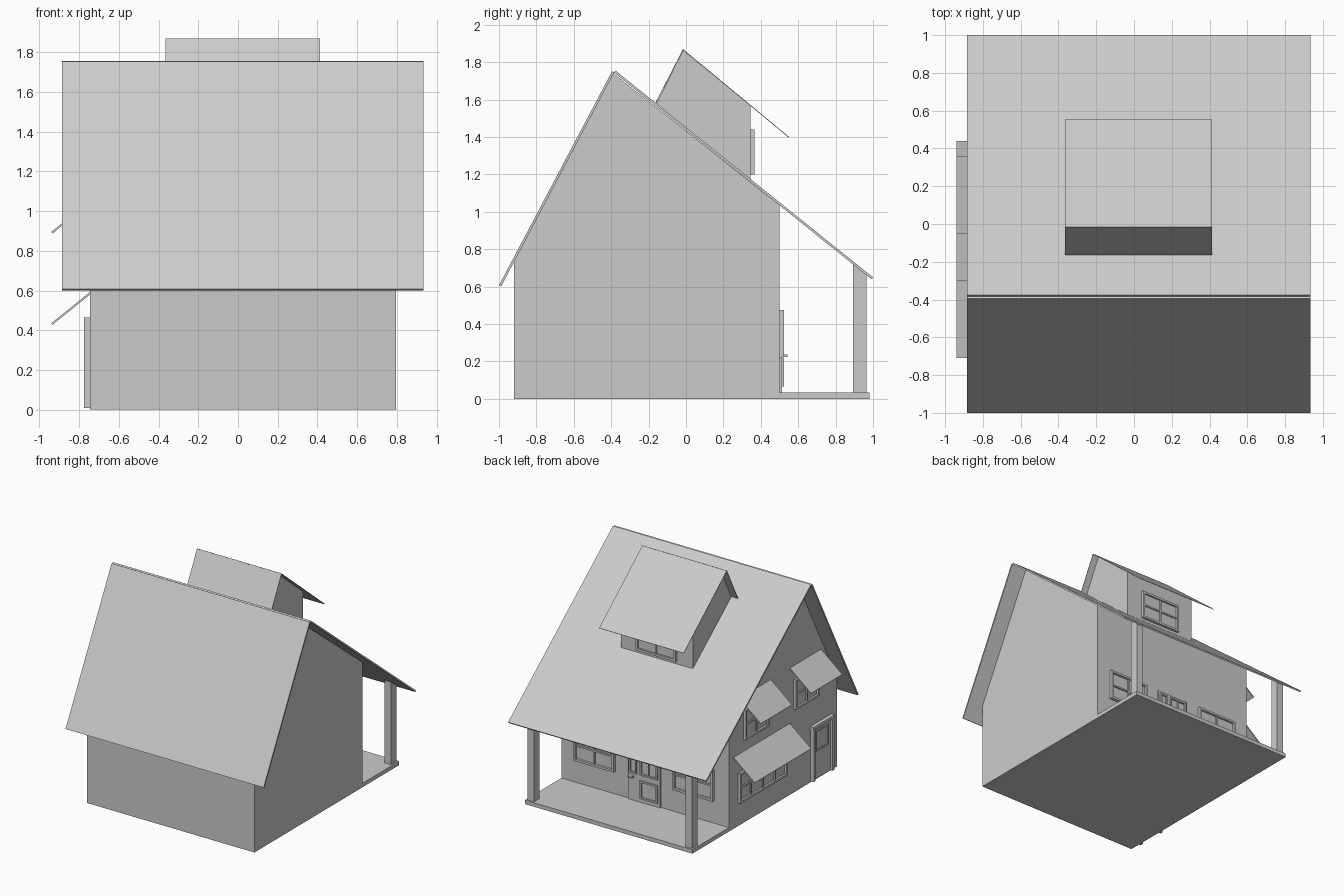
import bpy, bmesh
from mathutils import Vector

if "Cube" in bpy.data.objects:
    bpy.data.objects.remove(bpy.data.objects["Cube"])


def finish(name, bm):
    bmesh.ops.recalc_face_normals(bm, faces=bm.faces)
    me = bpy.data.meshes.new(name)
    bm.to_mesh(me)
    bm.free()
    ob = bpy.data.objects.new(name, me)
    bpy.context.collection.objects.link(ob)
    return ob


def add_box(bm, lo, hi):
    vs = bmesh.ops.create_cube(bm, size=1)["verts"]
    for v in vs:
        v.co = Vector([(lo[i] + hi[i]) / 2 + v.co[i] * abs(hi[i] - lo[i]) for i in range(3)])


def prism(name, pts, a, b, axis="x"):
    """Extrude a side profile: (y, z) along x, or (x, z) along y."""
    bm = bmesh.new()
    def co(p, t):
        return (t, p[0], p[1]) if axis == "x" else (p[0], t, p[1])
    f = bm.faces.new([bm.verts.new(co(p, a)) for p in pts])
    ext = bmesh.ops.extrude_face_region(bm, geom=[f])["geom"]
    d = Vector(co((0, 0), b - a))
    bmesh.ops.translate(bm, verts=[g for g in ext if isinstance(g, bmesh.types.BMVert)], vec=d)
    return finish(name, bm)


def slab(name, p, q, thick, a, b, axis="x"):
    """Thin sloped sheet whose top edge runs from p to q, thickness below."""
    p, q = Vector(p), Vector(q)
    d = (q - p).normalized()
    n = Vector((d.y, -d.x))
    if n.y > 0:
        n = -n
    return prism(name, [p, q, q + n * thick, p + n * thick], a, b, axis)


def wall_box(bm, wall, u0, u1, z0, z1, d0, d1):
    """Box on a wall; u runs along it, d sticks outward."""
    side, at = wall
    if side == "y":
        add_box(bm, (u0, at + d0, z0), (u1, at + d1, z1))
    else:
        add_box(bm, (at - d1, u0, z0), (at - d0, u1, z1))


def frame(bm, wall, u0, u1, z0, z1, d, t=0.018, cols=1, rows=1, d0=0.0):
    """Rectangular frame with glazing bars."""
    wall_box(bm, wall, u0, u0 + t, z0, z1, d0, d)
    wall_box(bm, wall, u1 - t, u1, z0, z1, d0, d)
    wall_box(bm, wall, u0 + t, u1 - t, z0, z0 + t, d0, d)
    wall_box(bm, wall, u0 + t, u1 - t, z1 - t, z1, d0, d)
    h = t * 0.35
    bar = d0 + (d - d0) * 0.75
    for i in range(1, cols):
        c = u0 + (u1 - u0) * i / cols
        wall_box(bm, wall, c - h, c + h, z0 + t, z1 - t, d0, bar)
    for i in range(1, rows):
        c = z0 + (z1 - z0) * i / rows
        wall_box(bm, wall, u0 + t, u1 - t, c - h, c + h, d0, bar)


def window(name, wall, u0, u1, z0, z1, d=0.022, cols=2, rows=2):
    bm = bmesh.new()
    frame(bm, wall, u0, u1, z0, z1, d, cols=cols, rows=rows)
    wall_box(bm, wall, u0 + 0.01, u1 - 0.01, z0 + 0.01, z1 - 0.01, -0.005, 0.006)
    finish(name, bm)


X0, X1 = -0.745, 0.795
REAR, LEFT, DORMER = ("y", 0.50), ("x", X0), ("y", 0.345)

# House body and main roof
prism("house_body", [(-0.92, 0), (-0.92, 0.735), (-0.388, 1.74), (0.5, 1.035), (0.5, 0)], X0, X1)
slab("front_roof", (-1, 0.607), (-0.395, 1.752), 0.013, -0.885, 0.935)
slab("porch_roof", (-0.377, 1.755), (1, 0.65), 0.013, -0.885, 0.935)

# Porch floor and posts cut to the roof slope
bm = bmesh.new()
add_box(bm, (X0, 0.5, 0), (X1, 0.98, 0.033))
finish("porch_floor", bm)
for name, x in (("left_post", -0.73), ("right_post", 0.72)):
    prism(name, [(0.892, 0.033), (0.892, 0.722), (0.965, 0.663), (0.965, 0.033)], x, x + 0.06)

# Dormer
prism("dormer_body", [(-0.16, 1.575), (-0.015, 1.863), (0.345, 1.567), (0.345, 1.175)], -0.305, 0.355)
slab("dormer_front_roof", (-0.165, 1.58), (-0.016, 1.87), 0.004, -0.365, 0.412)
slab("dormer_rear_roof", (-0.016, 1.87), (0.552, 1.40), 0.004, -0.365, 0.412)
window("dormer_window", DORMER, -0.16, 0.21, 1.20, 1.44, 0.02)

# Porch wall windows
window("porch_window_left", REAR, -0.61, -0.24, 0.22, 0.475, 0.025)
window("porch_window_right", REAR, 0.30, 0.67, 0.22, 0.475, 0.025)

# Porch door with sidelight, raised panels and handle
bm = bmesh.new()
wall_box(bm, REAR, -0.12, 0.175, 0.033, 0.475, 0, 0.012)
frame(bm, REAR, 0.09, 0.16, 0.26, 0.455, 0.025, 0.013, d0=0.012)
frame(bm, REAR, -0.10, 0.06, 0.26, 0.455, 0.025, 0.013, cols=2, d0=0.012)
frame(bm, REAR, -0.10, 0.06, 0.065, 0.215, 0.025, 0.013, d0=0.012)
finish("porch_door", bm)
bm = bmesh.new()
wall_box(bm, REAR, 0.12, 0.16, 0.225, 0.237, 0.01, 0.042)
finish("porch_door_handle", bm)

# Side wall windows and awnings
window("side_lower_window", LEFT, -0.24, 0.38, 0.19, 0.44, cols=4)
window("side_upper_window_1", LEFT, 0.0, 0.31, 0.69, 0.94)
window("side_upper_window_2", LEFT, -0.66, -0.35, 0.69, 0.94)
for name, y0, y1, z in (("lower_awning", -0.30, 0.44, 0.435),
                        ("upper_awning_1", -0.05, 0.36, 0.895),
                        ("upper_awning_2", -0.71, -0.30, 0.895)):
    slab(name, (-0.94, z), (X0, z + 0.158), 0.01, y0, y1, "y")

# Side door: raised casing, leaf and panel
bm = bmesh.new()
for a, b, top in ((-0.84, -0.815, 0.455), (-0.595, -0.57, 0.455)):
    wall_box(bm, LEFT, a, b, 0.01, top, 0, 0.03)
wall_box(bm, LEFT, -0.845, -0.565, 0.44, 0.465, 0, 0.031)
wall_box(bm, LEFT, -0.815, -0.595, 0.01, 0.44, 0, 0.01)
frame(bm, LEFT, -0.79, -0.62, 0.24, 0.41, 0.018, 0.012, d0=0.01)
finish("side_door", bm)
